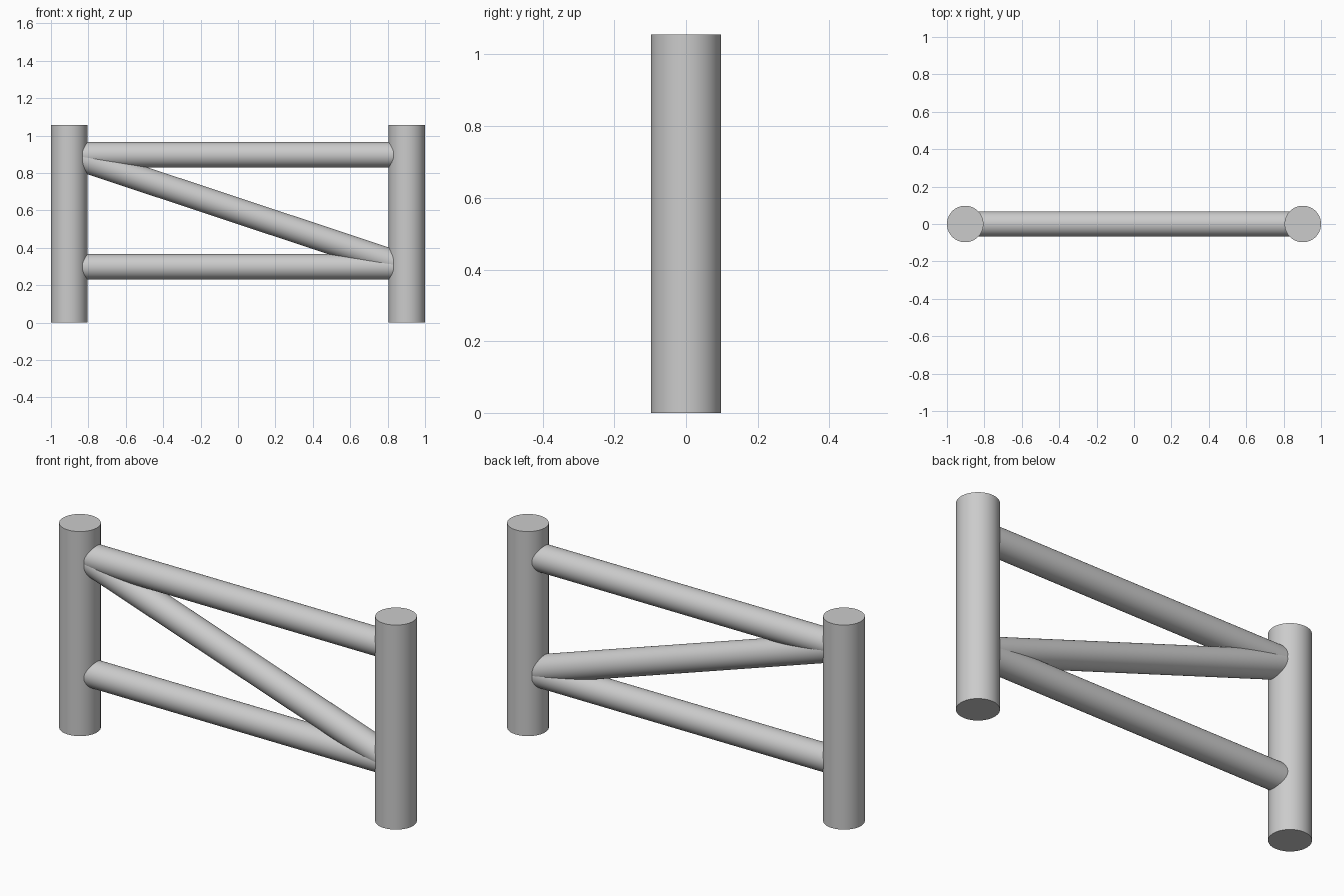
import bpy
from mathutils import Vector

if "Cube" in bpy.data.objects:
    bpy.data.objects.remove(bpy.data.objects["Cube"])

POST_X, POST_R, POST_H = 0.9025, 0.0975, 1.056
RAIL_R, LOW_Z, HIGH_Z = 0.068, 0.298, 0.897


def pole(name, start, end, radius):
    """Smooth round pole running between two points."""
    a, b = Vector(start), Vector(end)
    axis = b - a
    bpy.ops.mesh.primitive_cylinder_add(vertices=64, radius=radius, depth=axis.length,
                                        location=(a + b) / 2,
                                        rotation=axis.to_track_quat('Z', 'Y').to_euler())
    bpy.context.object.name = name
    bpy.ops.object.shade_smooth_by_angle()


# Upright posts
for side, x in (("left", -POST_X), ("right", POST_X)):
    pole(side + "_post", (x, 0, 0), (x, 0, POST_H), POST_R)

# Horizontal rails
for level, z in (("lower", LOW_Z), ("upper", HIGH_Z)):
    pole(level + "_rail", (-POST_X, 0, z), (POST_X, 0, z), RAIL_R)

# Diagonal brace
pole("diagonal_brace", (-POST_X, 0, HIGH_Z), (POST_X, 0, LOW_Z), RAIL_R)
